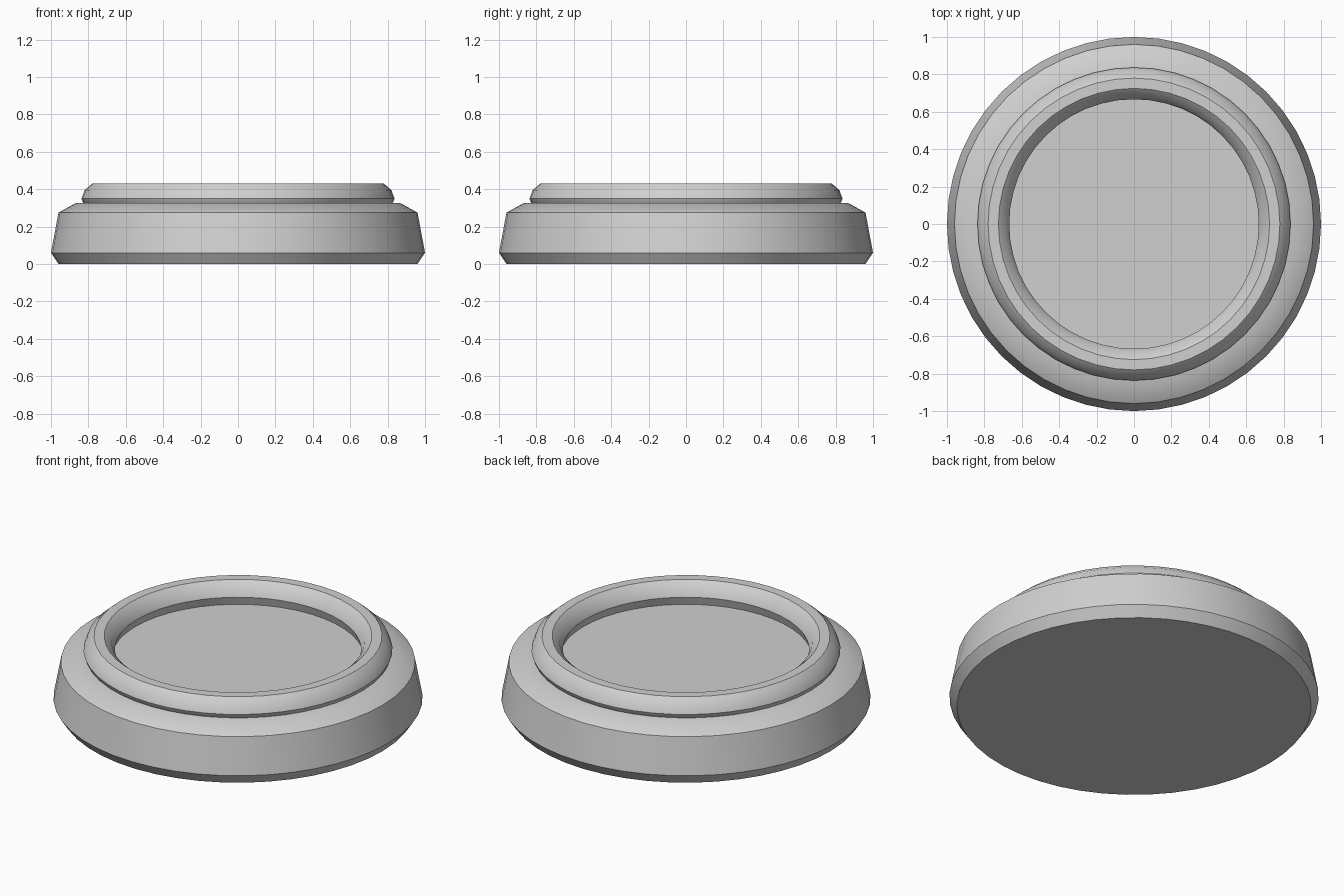
import bpy, bmesh, math

if "Cube" in bpy.data.objects:
    bpy.data.objects.remove(bpy.data.objects["Cube"])

SIDES = 48

grey = bpy.data.materials.new("plain grey")
grey.diffuse_color = (0.63, 0.63, 0.63, 1)
grey.use_nodes = True
grey.node_tree.nodes["Principled BSDF"].inputs["Base Color"].default_value = grey.diffuse_color


def lathe(name, profile, closed=False):
    """Spin an (r, z) profile round the z axis; open profiles get end caps."""
    bm = bmesh.new()
    rings = []
    for r, z in profile:
        rings.append([bm.verts.new((r * math.cos(2 * math.pi * i / SIDES),
                                    r * math.sin(2 * math.pi * i / SIDES), z))
                      for i in range(SIDES)])
    pairs = list(zip(rings, rings[1:]))
    if closed:
        pairs.append((rings[-1], rings[0]))
    else:
        bm.faces.new(rings[0])
        bm.faces.new(rings[-1])
    for a, b in pairs:
        for i in range(SIDES):
            j = (i + 1) % SIDES
            bm.faces.new((a[i], a[j], b[j], b[i]))
    bmesh.ops.recalc_face_normals(bm, faces=bm.faces)
    mesh = bpy.data.meshes.new(name)
    bm.to_mesh(mesh)
    bm.free()
    mesh.materials.append(grey)
    obj = bpy.data.objects.new(name, mesh)
    bpy.context.collection.objects.link(obj)
    bpy.ops.object.select_all(action='DESELECT')
    obj.select_set(True)
    bpy.context.view_layer.objects.active = obj
    bpy.ops.object.shade_smooth_by_angle(angle=math.radians(30))
    return obj


# Wide base: chamfered foot, tapered side, sloped shoulder, sunken floor
lathe("base", [(0.96, 0), (1.0, 0.06), (0.96, 0.275), (0.87, 0.325),
               (0.75, 0.325), (0.75, 0.30)])

# Raised rim with bevelled edges on both sides
lathe("rim", [(0.685, 0.295), (0.667, 0.35), (0.685, 0.395), (0.725, 0.43),
              (0.78, 0.43), (0.82, 0.395), (0.837, 0.35), (0.825, 0.32),
              (0.80, 0.295)], closed=True)
